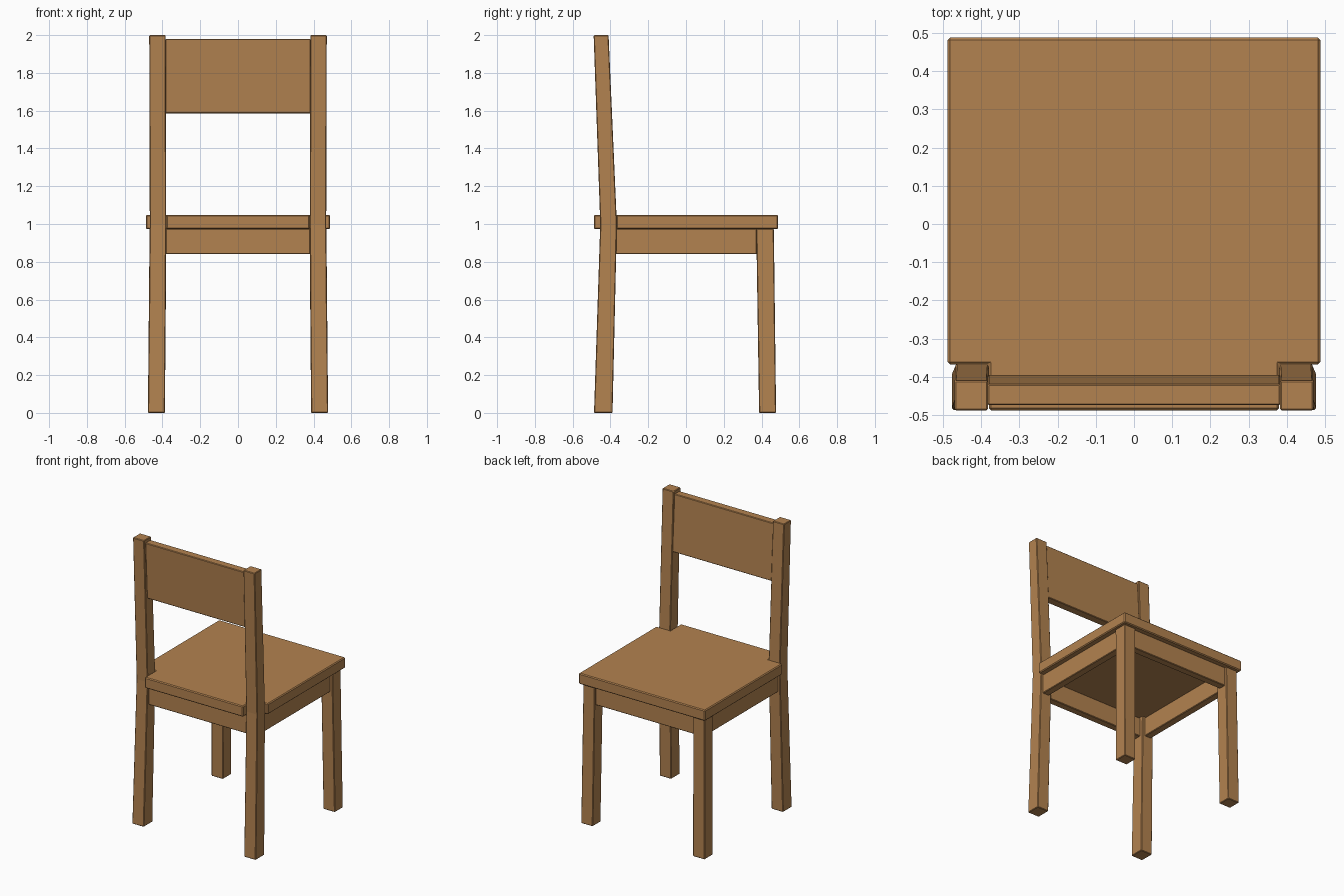
import bpy, bmesh

if "Cube" in bpy.data.objects:
    bpy.data.objects.remove(bpy.data.objects["Cube"])

wood = bpy.data.materials.new("warm wood")
wood.diffuse_color = (0.45, 0.225, 0.08, 1)
wood.use_nodes = True
wood.node_tree.nodes["Principled BSDF"].inputs["Base Color"].default_value = wood.diffuse_color


def loft(name, rings, bevel=0.004):
    """Solid through a stack of matching point rings, with softened edges."""
    bm = bmesh.new()
    vs = [[bm.verts.new(p) for p in ring] for ring in rings]
    n = len(vs[0])
    bm.faces.new(vs[0][::-1])
    bm.faces.new(vs[-1])
    for a, b in zip(vs, vs[1:]):
        for i in range(n):
            j = (i + 1) % n
            bm.faces.new((a[i], a[j], b[j], b[i]))
    bmesh.ops.recalc_face_normals(bm, faces=bm.faces)
    me = bpy.data.meshes.new(name)
    bm.to_mesh(me)
    bm.free()
    me.materials.append(wood)
    ob = bpy.data.objects.new(name, me)
    bpy.context.collection.objects.link(ob)
    mod = ob.modifiers.new("soft edges", 'BEVEL')
    mod.width = bevel
    mod.segments = 1
    mod.limit_method = 'ANGLE'
    return ob


def rect(x0, x1, y0, y1, z):
    return [(x0, y0, z), (x1, y0, z), (x1, y1, z), (x0, y1, z)]


def box(name, x0, x1, y0, y1, z0, z1):
    return loft(name, [rect(x0, x1, y0, y1, z0), rect(x0, x1, y0, y1, z1)])


# Legs: the back pair bend at seat height and carry on up as posts
back = [(0.387, 0.477, -0.487, -0.389, 0), (0.380, 0.467, -0.454, -0.366, 1.0),
        (0.383, 0.470, -0.489, -0.410, 2.0)]
front = [(0.387, 0.477, 0.387, 0.477, 0), (0.379, 0.468, 0.372, 0.465, 0.975)]
for side, s in (("left", -1), ("right", 1)):
    for name, rows in (("back_leg", back), ("front_leg", front)):
        loft(f"{name}_{side}", [rect(s * a, s * b, c, d, z) for a, b, c, d, z in rows])
    # Side rail under the seat
    x = sorted((s * 0.40, s * 0.452))
    box(f"side_rail_{side}", *x, -0.372, 0.374, 0.84, 0.975)

# Seat, notched at the two back corners around the posts
outline = [(-0.38, -0.488), (0.38, -0.488), (0.38, -0.368), (0.488, -0.368),
           (0.488, 0.488), (-0.488, 0.488), (-0.488, -0.368), (-0.38, -0.368)]
loft("seat", [[(x, y, z) for x, y in outline] for z in (0.973, 1.048)], 0.006)

# Front and back rails
box("front_rail", -0.382, 0.382, 0.40, 0.452, 0.84, 0.975)
box("back_rail", -0.382, 0.382, -0.444, -0.392, 0.84, 0.975)

# Backrest panel, leaning with the posts
loft("backrest", [rect(-0.384, 0.384, -0.455, -0.396, 1.585),
                  rect(-0.384, 0.384, -0.475, -0.419, 1.98)])
